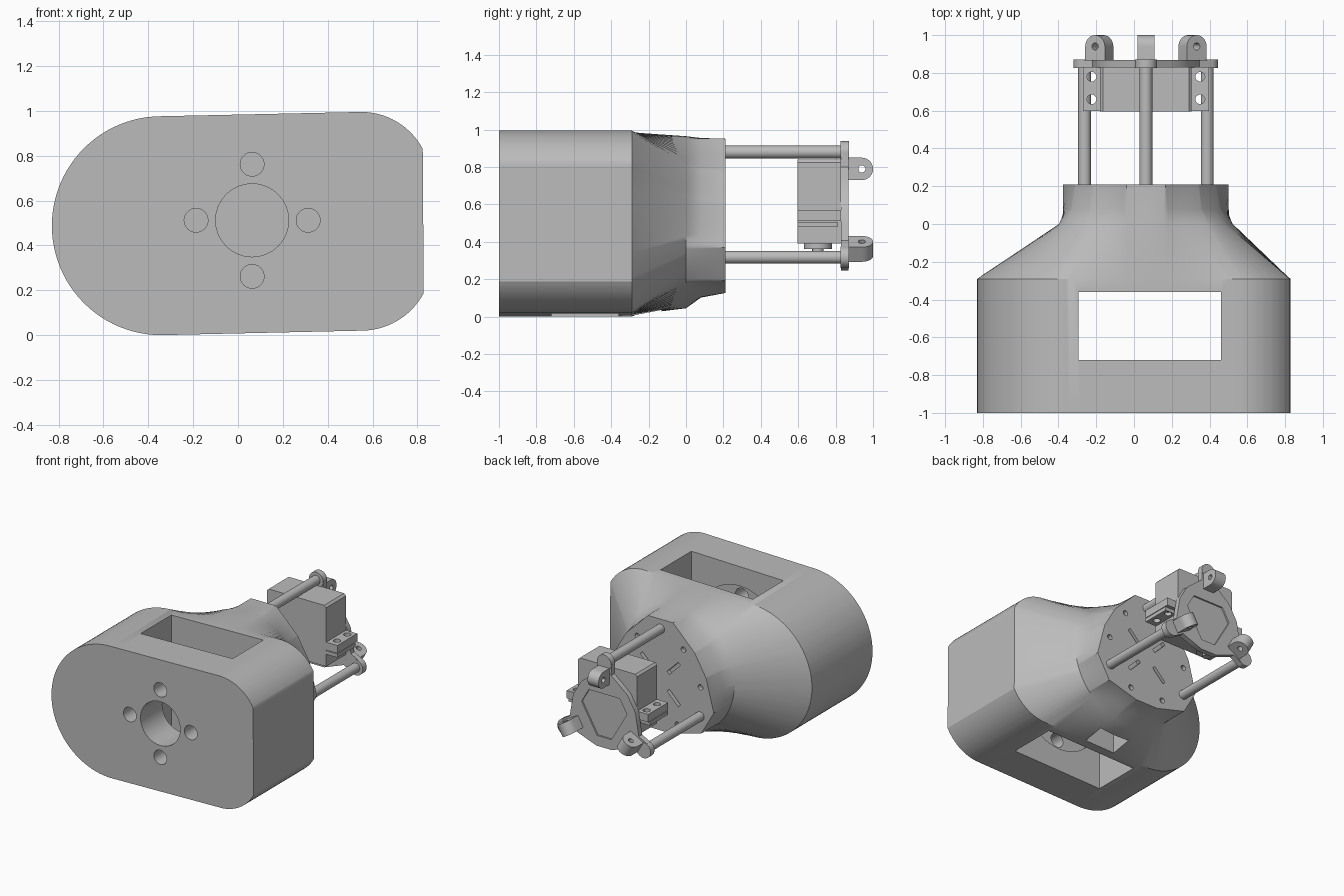
import bpy, bmesh, math
from mathutils import Matrix, Vector

cube = bpy.data.objects.get("Cube")
if cube:
    bpy.data.objects.remove(cube)

CX, CZ = 0.063, 0.505          # hardware axis
ARMS = (90, 210, 330)          # three-fold arms around the axis

grey = bpy.data.materials.new("grey")
grey.use_nodes = True
grey.diffuse_color = (0.5, 0.5, 0.5, 1)
grey.node_tree.nodes["Principled BSDF"].inputs["Base Color"].default_value = (0.5, 0.5, 0.5, 1)


def finish(name, bm, matrix=Matrix()):
    bmesh.ops.transform(bm, matrix=matrix, verts=bm.verts)
    bmesh.ops.recalc_face_normals(bm, faces=bm.faces)
    mesh = bpy.data.meshes.new(name)
    bm.to_mesh(mesh)
    bm.free()
    mesh.materials.append(grey)
    ob = bpy.data.objects.new(name, mesh)
    bpy.context.collection.objects.link(ob)
    return ob


def loft(name, rings, matrix=Matrix()):
    bm = bmesh.new()
    loops = [[bm.verts.new(p) for p in ring] for ring in rings]
    n = len(loops[0])
    for a, b in zip(loops, loops[1:]):
        for i in range(n):
            j = (i + 1) % n
            bm.faces.new((a[i], a[j], b[j], b[i]))
    bm.faces.new(loops[0])
    bm.faces.new(loops[-1])
    return finish(name, bm, matrix)


def prism(name, pts, y0, y1, matrix=Matrix()):
    return loft(name, [[(p, y, q) for p, q in pts] for y in (y0, y1)], matrix)


def box(name, x0, x1, y0, y1, z0, z1, matrix=Matrix()):
    return prism(name, [(x0, z0), (x1, z0), (x1, z1), (x0, z1)], y0, y1, matrix)


def cylinder(name, centre, r, length, axis, matrix=Matrix()):
    bm = bmesh.new()
    turn = Vector((0, 0, 1)).rotation_difference(Vector(axis)).to_matrix().to_4x4()
    bmesh.ops.create_cone(bm, cap_ends=True, segments=32, radius1=r, radius2=r, depth=length)
    return finish(name, bm, matrix @ Matrix.Translation(centre) @ turn)


def cut(ob, cutters):
    bpy.context.view_layer.objects.active = ob
    for c in cutters:
        mod = ob.modifiers.new("cut", 'BOOLEAN')
        mod.operation, mod.solver, mod.object = 'DIFFERENCE', 'EXACT', c
        bpy.ops.object.modifier_apply(modifier=mod.name)
        bpy.data.objects.remove(c)


def polar(r, deg):
    a = math.radians(deg)
    return (CX + r * math.cos(a), CZ + r * math.sin(a))


def arc(x, z, r, a0, a1, n):
    angles = [math.radians(a0 + (a1 - a0) * i / n) for i in range(n + 1)]
    return [(x + r * math.cos(a), z + r * math.sin(a)) for a in angles]


def spin(deg):
    """Turn a part built on the top arm onto another arm."""
    move = Matrix.Translation((CX, 0, CZ))
    return move @ Matrix.Rotation(math.radians(90 - deg), 4, 'Y') @ move.inverted()


def reach(poly, a):
    """Distance from the axis to an outline along angle a."""
    dx, dz = math.cos(a), math.sin(a)
    best = 0
    for (x1, z1), (x2, z2) in zip(poly, poly[1:] + poly[:1]):
        ex, ez, px, pz = x2 - x1, z2 - z1, x1 - CX, z1 - CZ
        det = ex * dz - ez * dx
        if abs(det) > 1e-9:
            t = (ex * pz - ez * px) / det
            s = (dx * pz - dz * px) / det
            if -1e-6 <= s <= 1 + 1e-6:
                best = max(best, t)
    return best


# Housing: rounded outline lofted to a circle, then to a three-armed end face
outline = (arc(-0.342, 0.488, 0.488, 90, 270, 48)
           + arc(0.55, 0.335, 0.315, -90, -28, 14)
           + arc(0.55, 0.685, 0.31, 28, 90, 14))
end_face = [polar(r, d + o) for d in ARMS
            for r, o in ((0.39, -46), (0.458, -13), (0.458, 13), (0.39, 46))]
angles = {round(math.tau * i / 120, 4) for i in range(120)}
angles |= {round(math.atan2(z - CZ, x - CX) % math.tau, 4) for x, z in outline + end_face}
angles = sorted(angles)
full = [reach(outline, a) for a in angles]
end = [reach(end_face, a) for a in angles]
circle = [0.46] * len(angles)
waist = [c * 0.3 + e * 0.7 for c, e in zip(circle, end)]
rings = [[(CX + r * math.cos(a), y, CZ + r * math.sin(a)) for r, a in zip(radii, angles)]
         for y, radii in ((-1, full), (-0.29, full), (0, circle), (0.08, waist), (0.21, end))]
housing = loft("housing", rings)

# Openings in the housing: through window, cable slot, shaft and screw holes
along_y = (0, 1, 0)
cutters = [box("window", -0.295, 0.46, -0.72, -0.36, -0.1, 1.1),
           box("cable_slot", CX - 0.125, CX + 0.125, -0.29, -0.13, -0.1, 0.2),
           cylinder("shaft_hole", (CX, -0.85, 0.512), 0.163, 0.4, along_y),
           cylinder("recess", (CX, -0.72, 0.512), 0.33, 0.05, along_y)]
for i in range(4):
    a = math.pi / 2 * i
    spot = (CX + 0.25 * math.cos(a), -0.85, 0.512 + 0.25 * math.sin(a))
    cutters.append(cylinder("screw_hole", spot, 0.053, 0.4, along_y))
for i in range(4):
    cutters.append(box("slot", CX - 0.013, CX + 0.013, 0.18, 0.25, CZ + 0.09, CZ + 0.22,
                       spin(45 + 90 * i)))
for d in ARMS:
    for o in (-35, 35):
        x, z = polar(0.33, d + o)
        cutters.append(cylinder("end_hole", (x, 0.21, z), 0.02, 0.06, along_y))
cut(housing, cutters)

# Support rods, end bosses and hinge lugs on each arm
for d in ARMS:
    x, z = polar(0.375, d)
    cylinder("support_rod", (x, 0.525, z), 0.034, 0.65, along_y)
    cylinder("rod_boss", (x, 0.848, z), 0.058, 0.046, along_y)
    side = [(0.86, CZ + 0.225)] + arc(0.94, CZ + 0.285, 0.06, -90, 90, 14) + [(0.86, CZ + 0.345)]
    place = spin(d) @ Matrix.Translation((CX, 0, 0))
    lug = prism("hinge_lug", side, -0.045, 0.045, place @ Matrix.Rotation(math.pi / 2, 4, 'Z'))
    cut(lug, [cylinder("pin_hole", (0, 0.94, CZ + 0.285), 0.019, 0.2, (1, 0, 0), place)])

# Carrier plate with a shallow recess
plate = prism("carrier_plate", [polar(r, d + o) for d in ARMS for r, o in
              ((0.265, -46), (0.27, -27), (0.30, -11), (0.375, -9),
               (0.375, 9), (0.30, 11), (0.27, 27), (0.265, 46))], 0.828, 0.868)
cut(plate, [prism("plate_recess", [polar(0.19, d + o) for d in ARMS for o in (-42, 42)],
                  0.856, 0.9)])

# Servo body with chamfered top edges
prism("servo_body", [(-0.18, 0.39), (0.305, 0.39), (0.305, 0.825), (0.29, 0.84),
                     (-0.165, 0.84), (-0.18, 0.825)], 0.595, 0.83)

# Mounting ears and brackets on both sides of the servo
for s in (-1, 1):
    mid = CX + s * 0.287
    for name, z0, z1, y1 in (("servo_ear", 0.48, 0.507, 0.81), ("servo_bracket", 0.512, 0.57, 0.83)):
        part = box(name, mid - 0.047, mid + 0.047, 0.597, y1, z0, z1)
        cut(part, [cylinder("ear_hole", (mid - s * 0.0, y, 0.52), 0.025, 0.3, (0, 0, 1))
                   for y in (0.66, 0.78)])

# Output gear boss and spline
cylinder("output_boss", (-0.06, 0.705, 0.38), 0.075, 0.035, (0, 0, 1))
cylinder("output_spline", (-0.06, 0.705, 0.355), 0.03, 0.06, (0, 0, 1))

for ob in bpy.context.scene.objects:
    ob.select_set(ob.type == 'MESH')
bpy.context.view_layer.objects.active = housing
bpy.ops.object.shade_smooth_by_angle(angle=math.radians(30))
